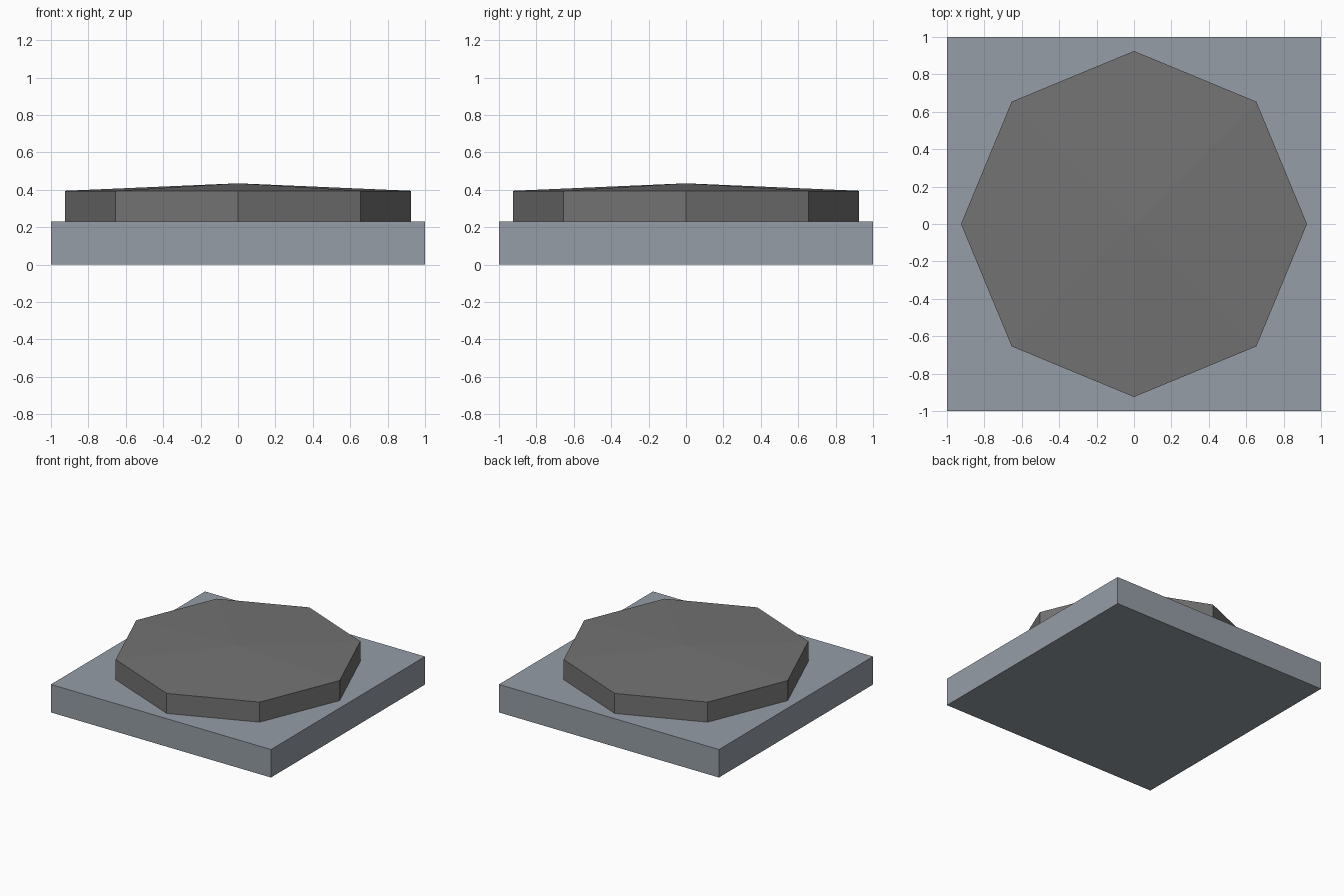
import bpy, bmesh
from math import cos, sin, pi

if "Cube" in bpy.data.objects:
    bpy.data.objects.remove(bpy.data.objects["Cube"])

BASE_TOP, RIM_TOP, APEX, RADIUS = 0.23, 0.395, 0.435, 0.925


def material(name, rgb):
    mat = bpy.data.materials.new(name)
    mat.diffuse_color = (*rgb, 1)
    mat.use_nodes = True
    mat.node_tree.nodes["Principled BSDF"].inputs["Base Color"].default_value = mat.diffuse_color
    return mat


# Square base slab
bpy.ops.mesh.primitive_cube_add(size=1, location=(0, 0, BASE_TOP / 2))
base = bpy.context.object
base.name = "square_base"
base.scale = (2, 2, BASE_TOP)
bpy.ops.object.transform_apply(location=True, scale=True)
base.data.materials.append(material("blue_grey", (0.30, 0.34, 0.38)))

# Octagonal cover with a shallow pointed top
bm = bmesh.new()
rings = [[bm.verts.new((RADIUS * cos(i * pi / 4), RADIUS * sin(i * pi / 4), z))
          for i in range(8)] for z in (BASE_TOP, RIM_TOP)]
lower, upper = rings
apex = bm.verts.new((0, 0, APEX))
bm.faces.new(lower[::-1])
for i in range(8):
    j = (i + 1) % 8
    bm.faces.new((lower[i], lower[j], upper[j], upper[i]))
    bm.faces.new((upper[i], upper[j], apex))
mesh = bpy.data.meshes.new("octagonal_cover")
bm.to_mesh(mesh)
bm.free()
cover = bpy.data.objects.new("octagonal_cover", mesh)
bpy.context.collection.objects.link(cover)
mesh.materials.append(material("dark_grey", (0.17, 0.17, 0.17)))
